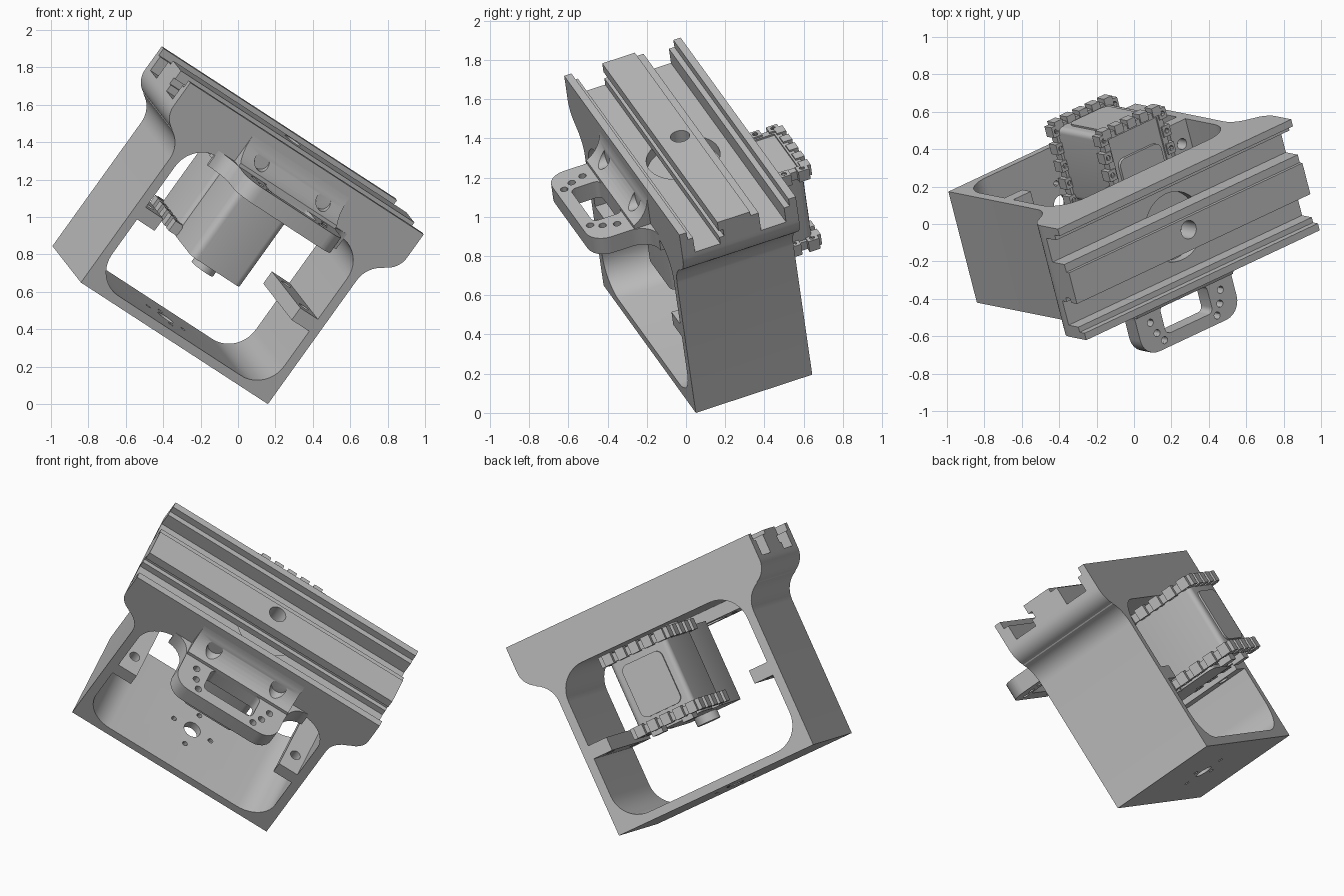
import bpy, bmesh
from math import sin, cos, pi, radians
from mathutils import Vector, Matrix

cube = bpy.data.objects.get("Cube")
if cube:
    bpy.data.objects.remove(cube)

# One plain grey for everything
grey = bpy.data.materials.new("plain_grey")
grey.use_nodes = True
grey.diffuse_color = (0.5, 0.5, 0.5, 1)
grey.node_tree.nodes["Principled BSDF"].inputs["Base Color"].default_value = (0.5, 0.5, 0.5, 1)

# Tilted frame: u along the rail, v to the back, w towards the rail
U = Vector((0.78, 0.367, -0.507)).normalized()
V = Vector((-0.249, 0.917, 0.311))
V = (V - U * V.dot(U)).normalized()
W = U.cross(V)
TILT = Matrix((U, V, W)).transposed().to_4x4()
TILT.translation = (-0.34, -0.185, 0.325)
parts = []


def finish(name, bm, keep=True):
    bmesh.ops.recalc_face_normals(bm, faces=bm.faces)
    mesh = bpy.data.meshes.new(name)
    bm.to_mesh(mesh)
    bm.free()
    mesh.materials.append(grey)
    ob = bpy.data.objects.new(name, mesh)
    bpy.context.collection.objects.link(ob)
    if keep:
        parts.append(ob)
    else:
        ob.hide_render = True
    return ob


def prism(name, pts, axis, a, b, keep=True):
    """Extrude a 2D outline along axis 'u', 'v' or 'w' from a to b."""
    put = {"u": lambda p: (a, p[0], p[1]),
           "v": lambda p: (p[0], a, p[1]),
           "w": lambda p: (p[0], p[1], a)}[axis]
    bm = bmesh.new()
    face = bm.faces.new([bm.verts.new(put(p)) for p in pts])
    step = Vector([(b - a) * (axis == k) for k in "uvw"])
    new = bmesh.ops.extrude_face_region(bm, geom=[face])["geom"]
    bmesh.ops.translate(bm, vec=step, verts=[g for g in new if isinstance(g, bmesh.types.BMVert)])
    return finish(name, bm, keep)


def arc(cx, cy, r, start, end, n=8):
    return [(cx + r * cos(radians(start + (end - start) * i / n)),
             cy + r * sin(radians(start + (end - start) * i / n))) for i in range(n + 1)]


def rounded(x0, x1, y0, y1, r, n=8):
    return (arc(x1 - r, y1 - r, r, 0, 90, n) + arc(x0 + r, y1 - r, r, 90, 180, n)
            + arc(x0 + r, y0 + r, r, 180, 270, n) + arc(x1 - r, y0 + r, r, 270, 360, n))


def box(name, u, v, w, keep=True):
    return prism(name, [(u[0], v[0]), (u[1], v[0]), (u[1], v[1]), (u[0], v[1])], "w", w[0], w[1], keep)


def rod(name, c, r, axis, a, b, keep=True, n=24):
    return prism(name, arc(c[0], c[1], r, 0, 360, n)[:-1], axis, a, b, keep)


def cut(target, *cutters):
    for c in cutters:
        mod = target.modifiers.new("cut", "BOOLEAN")
        mod.operation = "DIFFERENCE"
        mod.solver = "EXACT"
        mod.object = c
    bpy.context.view_layer.update()
    done = bpy.data.meshes.new_from_object(target.evaluated_get(bpy.context.evaluated_depsgraph_get()))
    target.modifiers.clear()
    target.data = done
    for c in cutters:
        bpy.data.objects.remove(c)


DEPTH, MID, FLOOR, TOP = 0.643, 0.322, 1.09, 1.224

# Frame: flared outline with a rounded window right through it
side = [(0.641, 0)] + arc(0.79, 0.82, 0.149, 180, 115) + arc(0.68, 1.07, 0.12, -65, 0) + [(0.8, FLOOR)]
frame = prism("frame", side + [(-u, w) for u, w in reversed(side)], "v", 0, DEPTH)
window = rounded(-0.59, 0.59, 0.05, 0.97, 0.17, 10)
holes = [prism("window_cutter", window, "v", -0.1, DEPTH + 0.1, False),
         rod("recess_cutter", (0, MID), 0.19, "w", 1.03, 1.3, False, 48),
         rod("base_hole_cutter", (0, MID), 0.05, "w", -0.1, 0.1, False)]
for k in range(4):
    t = k * pi / 2
    holes.append(rod("base_screw_cutter", (0.12 * cos(t), MID + 0.12 * sin(t)), 0.015, "w", -0.1, 0.1, False, 12))
cut(frame, *holes)

# Rail: two stepped lips and a grooved centre bar
lip = [(0, FLOOR), (0, TOP), (0.04, TOP), (0.04, 1.18), (0.07, 1.18), (0.07, FLOOR)]
prism("front_lip", lip, "u", -0.8, 0.8)
prism("back_lip", [(DEPTH - v, w) for v, w in lip], "u", -0.8, 0.8)
bar = [(0.21, FLOOR), (0.21, 1.13), (0.235, 1.13), (0.235, 1.17), (0.21, 1.17), (0.21, TOP),
       (0.39, TOP), (0.39, 1.2), (0.435, 1.2), (0.435, FLOOR)]
rail = prism("centre_rail", bar, "u", -0.8, 0.8)
cut(rail, rod("rail_hole_cutter", (0, MID), 0.05, "w", 1, 1.4, False))

# Inner wall tabs with a screw hole
for s, label in ((1, "left"), (-1, "right")):
    tab = box(label + "_tab", sorted((s * 0.47, s * 0.6)), (0, DEPTH), (0.45, 0.53))
    cut(tab, *[rod("tab_cutter", (s * 0.53, v), 0.03, "w", 0.4, 0.6, False) for v in (0.12, 0.52)])

# Front bracket plate, flaring into the frame
half = [(0.44, 0.02), (0.44, 0)] + arc(0.44, -0.11, 0.11, 90, 180, 6) + arc(0.23, -0.22, 0.1, 0, -90, 6)
plate = prism("bracket_plate", half + [(-u, v) for u, v in reversed(half)], "w", 0.9, 1.0)
holes = [prism("slot_cutter", rounded(-0.16, 0.16, -0.25, -0.09, 0.03, 4), "w", 0.8, 1.1, False)]
for s in (1, -1):
    for u, v in ((0.18, -0.275), (0.215, -0.22), (0.24, -0.15)):
        holes.append(rod("plate_screw_cutter", (s * u, v), 0.02, "w", 0.8, 1.1, False, 12))
cut(plate, *holes)
web = prism("bracket_web", [(0.01, 0.99)] + [(-0.09, 0.99)] + arc(-0.17, 1.17, 0.17, -62, 0) + [(0.01, 1.17)],
            "u", -0.33, 0.33)
cut(web, *[rod("web_cutter", (s * 0.21, 1.08), 0.045, "v", -0.3, -0.012, False) for s in (1, -1)])

# Motor: front housing, back housing with raised panels, horns
prism("motor_front", rounded(-0.17, 0.17, 0.11, 0.5, 0.04, 5), "w", 0.43, 0.91)
prism("motor_back", rounded(-0.185, 0.185, 0.47, 0.89, 0.03, 5), "w", 0.45, 0.92)
prism("motor_back_panel", rounded(-0.14, 0.14, 0.5, 0.74, 0.04, 5), "w", 0.43, 0.94)
prism("motor_rear_panel", rounded(-0.13, 0.13, 0.52, 0.84, 0.04, 5), "v", 0.8, 0.9)
rod("lower_horn", (0, 0.3), 0.07, "w", 0.38, 0.44)
rod("upper_horn", (0, 0.3), 0.07, "w", 0.9, 0.98)

# Knobbly mounting rims around both ends of the back housing
for w, label in ((0.44, "lower"), (0.88, "upper")):
    for s in (1, -1):
        box(label + "_side_rim", sorted((s * 0.165, s * 0.2)), (0.45, 0.905), (w, w + 0.05))
        for i in range(5):
            v = 0.45 + i * 0.1
            knob = box(label + "_side_knob", sorted((s * 0.175, s * 0.225)), (v, v + 0.06),
                       (w - 0.005, w + 0.06))
            cut(knob, rod("knob_cutter", (s * 0.2, v + 0.03), 0.014, "w", w - 0.1, w + 0.1, False, 10))
    box(label + "_rear_rim", (-0.2, 0.2), (0.87, 0.905), (w, w + 0.05))
    for i in range(5):
        u = -0.2 + i * 0.085
        box(label + "_rear_knob", (u, u + 0.055), (0.88, 0.93), (w - 0.005, w + 0.06))
for u in (-0.1, 0.1):
    box("motor_foot", (u - 0.035, u + 0.035), (0.78, 0.86), (0.41, 0.45))

# Tilt everything into place and shade
for ob in parts:
    ob.data.transform(TILT)
    ob.data.update()
bpy.ops.object.select_all(action="DESELECT")
for ob in parts:
    ob.select_set(True)
bpy.context.view_layer.objects.active = frame
bpy.ops.object.shade_smooth_by_angle(angle=radians(30))
